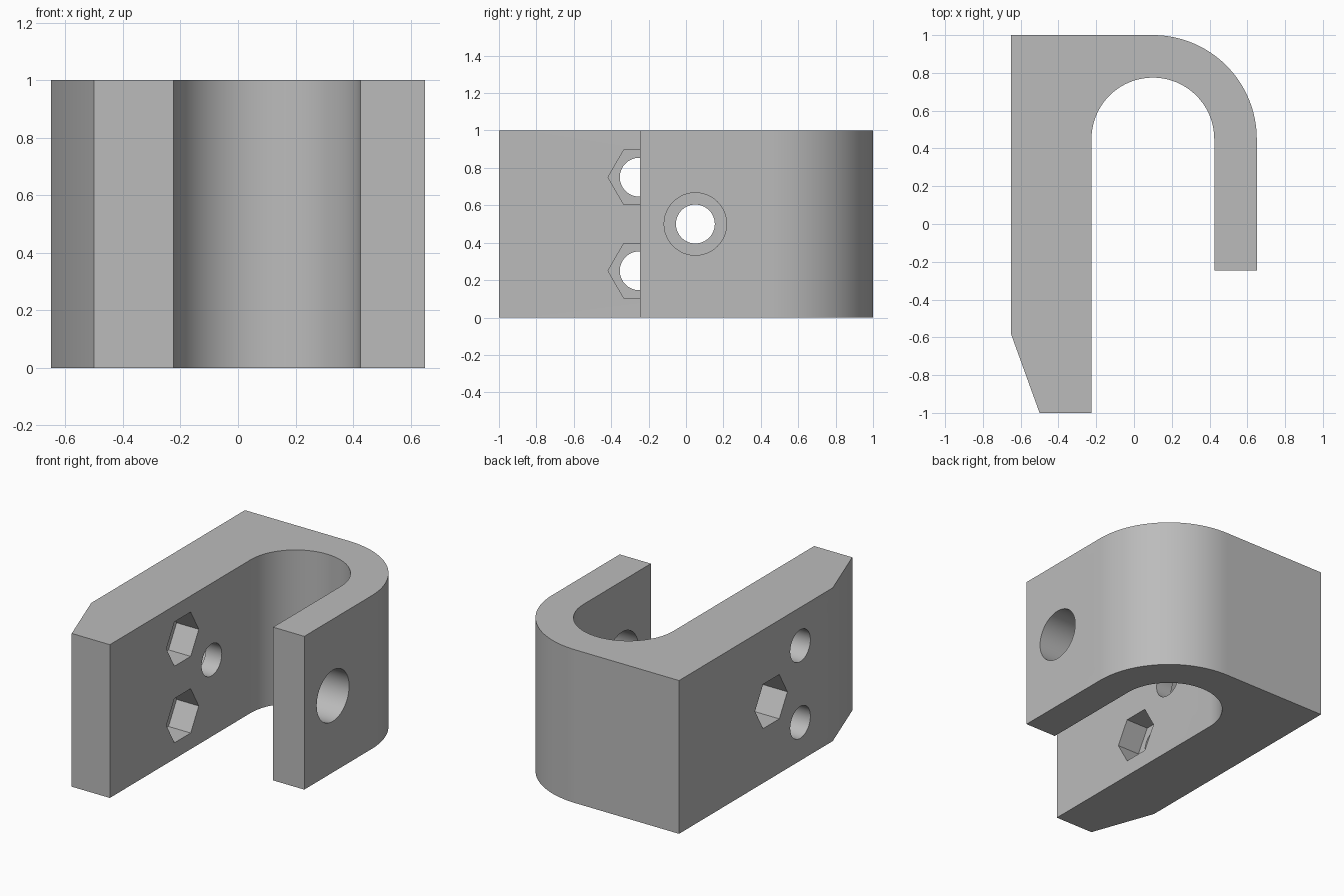
import bpy, bmesh, math
from math import sin, cos, pi

if "Cube" in bpy.data.objects:
    bpy.data.objects.remove(bpy.data.objects["Cube"], do_unlink=True)

grey = bpy.data.materials.new("plain grey")
grey.use_nodes = True
grey.diffuse_color = (0.5, 0.5, 0.5, 1)
grey.node_tree.nodes["Principled BSDF"].inputs["Base Color"].default_value = (0.5, 0.5, 0.5, 1)

WALL_OUT, WALL_IN, ARM_OUT = -0.65, -0.225, 0.65
BEND = (0.1, 0.45)


def arc(radius, start, end, steps=40):
    return [(BEND[0] + radius * cos(start + (end - start) * i / steps),
             BEND[1] + radius * sin(start + (end - start) * i / steps))
            for i in range(steps + 1)]


# Hook-shaped bracket: extruded plan outline
outline = [(WALL_OUT, 1), (WALL_OUT, -0.585), (-0.5, -1), (WALL_IN, -1)]
outline += arc(0.325, pi, 0)
outline += [(0.425, -0.245), (ARM_OUT, -0.245)]
outline += arc(0.55, 0, pi / 2)

bm = bmesh.new()
base = bm.faces.new([bm.verts.new((x, y, 0)) for x, y in outline])
top = bmesh.ops.extrude_face_region(bm, geom=[base])["geom"]
bmesh.ops.translate(bm, vec=(0, 0, 1), verts=[v for v in top if isinstance(v, bmesh.types.BMVert)])
bmesh.ops.recalc_face_normals(bm, faces=bm.faces)
mesh = bpy.data.meshes.new("bracket")
bm.to_mesh(mesh)
bm.free()
bracket = bpy.data.objects.new("bracket", mesh)
bpy.context.collection.objects.link(bracket)
mesh.materials.append(grey)


def drill(name, x0, x1, y, z, radius, sides=48):
    """Cut a straight hole along x; six sides gives a nut pocket."""
    bpy.ops.mesh.primitive_cylinder_add(
        vertices=sides, radius=radius, depth=x1 - x0,
        location=((x0 + x1) / 2, y, z), rotation=(0, pi / 2, 0))
    cutter = bpy.context.object
    cutter.name = name
    cutter.data.materials.append(grey)
    cut = bracket.modifiers.new(name, "BOOLEAN")
    cut.operation = "DIFFERENCE"
    cut.solver = "EXACT"
    cut.object = cutter
    bpy.context.view_layer.objects.active = bracket
    bpy.ops.object.modifier_apply(modifier=name)
    bpy.data.objects.remove(cutter, do_unlink=True)


# Two bolt holes with nut pockets on the inner face of the wall
for z in (0.25, 0.75):
    drill("bolt_hole", -0.8, -0.1, -0.25, z, 0.104)
    drill("nut_pocket", WALL_IN - 0.16, -0.1, -0.25, z, 0.167, 6)

# Clamp screw: access hole in the arm, bore and outer nut pocket in the wall
drill("arm_hole", 0.3, 0.8, 0.05, 0.5, 0.167)
drill("screw_hole", -0.8, -0.1, 0.05, 0.5, 0.104)
drill("outer_nut_pocket", -0.8, WALL_IN - 0.115, 0.05, 0.5, 0.167, 6)

bpy.ops.object.select_all(action="DESELECT")
bracket.select_set(True)
bpy.context.view_layer.objects.active = bracket
bpy.ops.object.shade_smooth_by_angle(angle=math.radians(30))
